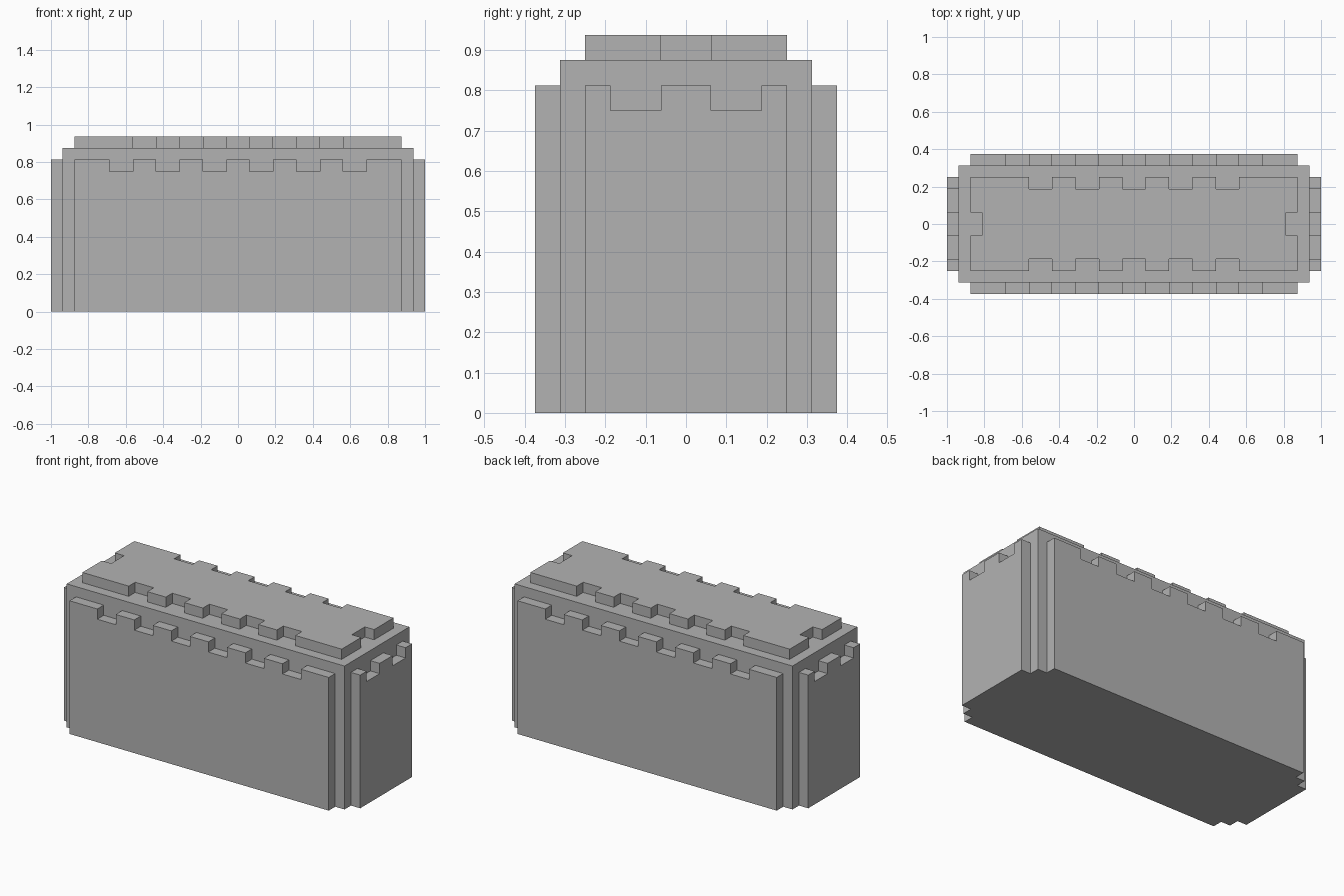
import bpy
import bmesh
from mathutils import Matrix, Vector

old = bpy.data.objects.get("Cube")
if old:
    bpy.data.objects.remove(old, do_unlink=True)

U = 1 / 16  # module: plate thickness, notch depth and half notch width

grey = bpy.data.materials.new("plain grey")
grey.use_nodes = True
colour = (0.45, 0.45, 0.45, 1)
grey.diffuse_color = colour
grey.node_tree.nodes["Principled BSDF"].inputs["Base Color"].default_value = colour


def notched_edge(start, end, centres):
    """Points along a straight edge, with square notches cut to its left."""
    start, end = Vector(start), Vector(end)
    along = (end - start).normalized()
    inward = Vector((-along.y, along.x))
    middle = (start + end) / 2
    points = [start]
    for c in centres:
        a, b = middle + along * (c - U), middle + along * (c + U)
        points += [a, a + inward * U, b + inward * U, b]
    return points


def extrude_profile(name, points, depth, matrix):
    """Extrude a counter-clockwise outline along its local z axis."""
    bm = bmesh.new()
    face = bm.faces.new([bm.verts.new((p.x, p.y, 0)) for p in points])
    result = bmesh.ops.extrude_face_region(bm, geom=[face])
    top = [v for v in result["geom"] if isinstance(v, bmesh.types.BMVert)]
    bmesh.ops.translate(bm, verts=top, vec=(0, 0, depth))
    bmesh.ops.recalc_face_normals(bm, faces=bm.faces)
    bm.transform(matrix)
    mesh = bpy.data.meshes.new(name)
    bm.to_mesh(mesh)
    bm.free()
    mesh.materials.append(grey)
    obj = bpy.data.objects.new(name, mesh)
    bpy.context.collection.objects.link(obj)


def outline(x, y0, y1, bottom=(), right=(), top=(), left=()):
    """Rectangle with notches at the given places on each side."""
    corners = [(-x, y0), (x, y0), (x, y1), (-x, y1)]
    points = []
    for i, notches in enumerate((bottom, right, top, left)):
        points += notched_edge(corners[i], corners[(i + 1) % 4], notches)
    return points


# Solid core
extrude_profile("core", outline(15 * U, -5 * U, 5 * U), 14 * U, Matrix())

# Lid with notches on all four edges
lid_notches = [4 * U * i for i in range(-2, 3)]
extrude_profile("top_plate",
                outline(14 * U, -4 * U, 4 * U, lid_notches, [0], lid_notches, [0]),
                U, Matrix.Translation((0, 0, 14 * U)))

# Four wall plates, notched along the top
upright = Matrix.Rotation(1.5707963268, 4, "X")
walls = [("front_plate", 0, 14, 5, 6), ("right_plate", 3, 4, 15, 2),
         ("back_plate", 2, 14, 5, 6), ("left_plate", 1, 4, 15, 2)]
for name, turns, half, offset, count in walls:
    notches = [4 * U * (i - (count - 1) / 2) for i in range(count)]
    turn = Matrix.Rotation(turns * 1.5707963268, 4, "Z")
    place = turn @ Matrix.Translation((0, -offset * U, 0)) @ upright
    extrude_profile(name, outline(half * U, 0, 13 * U, top=notches), U, place)
